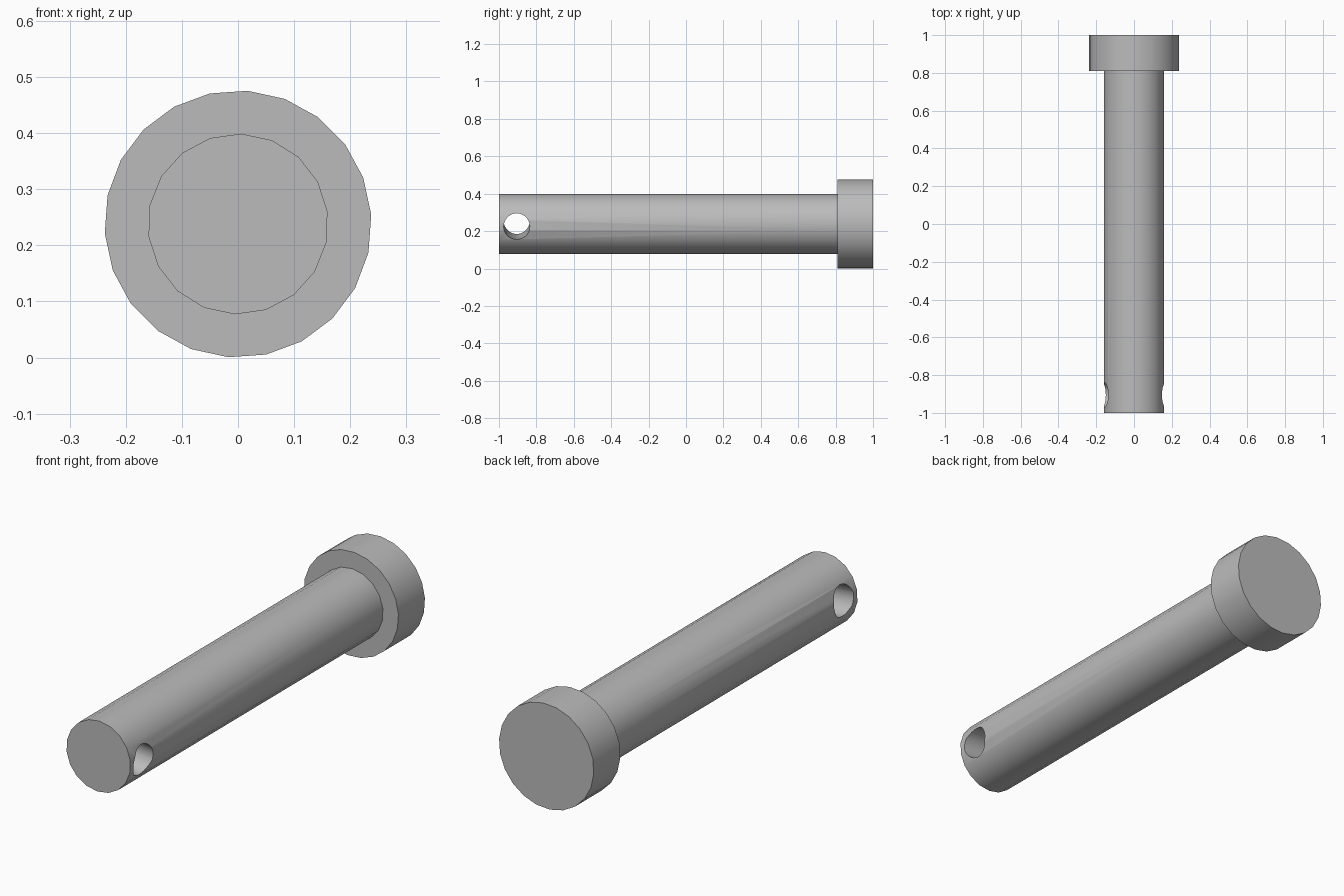
import bpy
from math import radians, sin, cos
from mathutils import Matrix

cube = bpy.data.objects.get("Cube")
if cube:
    bpy.data.objects.remove(cube, do_unlink=True)

RADIUS = 0.238      # head radius, also the height of the axis
SHAFT = 0.161

# Material
steel = bpy.data.materials.new("plain grey steel")
steel.use_nodes = True
grey = (0.5, 0.5, 0.5, 1)
steel.diffuse_color = grey
steel.node_tree.nodes["Principled BSDF"].inputs["Base Color"].default_value = grey


def rod(name, sides, radius, y0, y1, start):
    """Closed cylinder along y, with its first corner at angle start."""
    angles = [radians(start + 360 * i / sides) for i in range(sides)]
    verts = [(radius * cos(a), y, RADIUS + radius * sin(a)) for y in (y0, y1) for a in angles]
    faces = [(i, i + sides, (i + 1) % sides + sides, (i + 1) % sides) for i in range(sides)]
    faces += [tuple(range(sides)), tuple(reversed(range(sides, 2 * sides)))]
    mesh = bpy.data.meshes.new(name)
    mesh.from_pydata(verts, [], faces)
    mesh.materials.append(steel)
    obj = bpy.data.objects.new(name, mesh)
    bpy.context.collection.objects.link(obj)
    return obj


def smooth(obj):
    bpy.ops.object.select_all(action='DESELECT')
    obj.select_set(True)
    bpy.context.view_layer.objects.active = obj
    bpy.ops.object.shade_smooth_by_angle(angle=radians(30))


# Head and shaft
head = rod("head", 22, RADIUS, 0.81, 1, 4)
shaft = rod("shaft", 18, SHAFT, -1, 0.83, 8)

# Cross hole, slightly tilted: lower on the +x side
bpy.ops.mesh.primitive_cylinder_add(vertices=28, radius=0.07, depth=0.6)
cutter = bpy.context.object
cutter.name = "cross_hole_cutter"
cutter.hide_render = True
cutter.data.materials.append(steel)
cutter.data.transform(Matrix.Translation((0, -0.905, RADIUS + 0.002))
                      @ Matrix.Rotation(radians(90 + 5.7), 4, 'Y'))

cut = shaft.modifiers.new("cross hole", 'BOOLEAN')
cut.operation = 'DIFFERENCE'
cut.solver = 'EXACT'
cut.object = cutter
bpy.context.view_layer.objects.active = shaft
bpy.ops.object.modifier_apply(modifier=cut.name)
bpy.data.objects.remove(cutter, do_unlink=True)

for part in (head, shaft):
    smooth(part)
